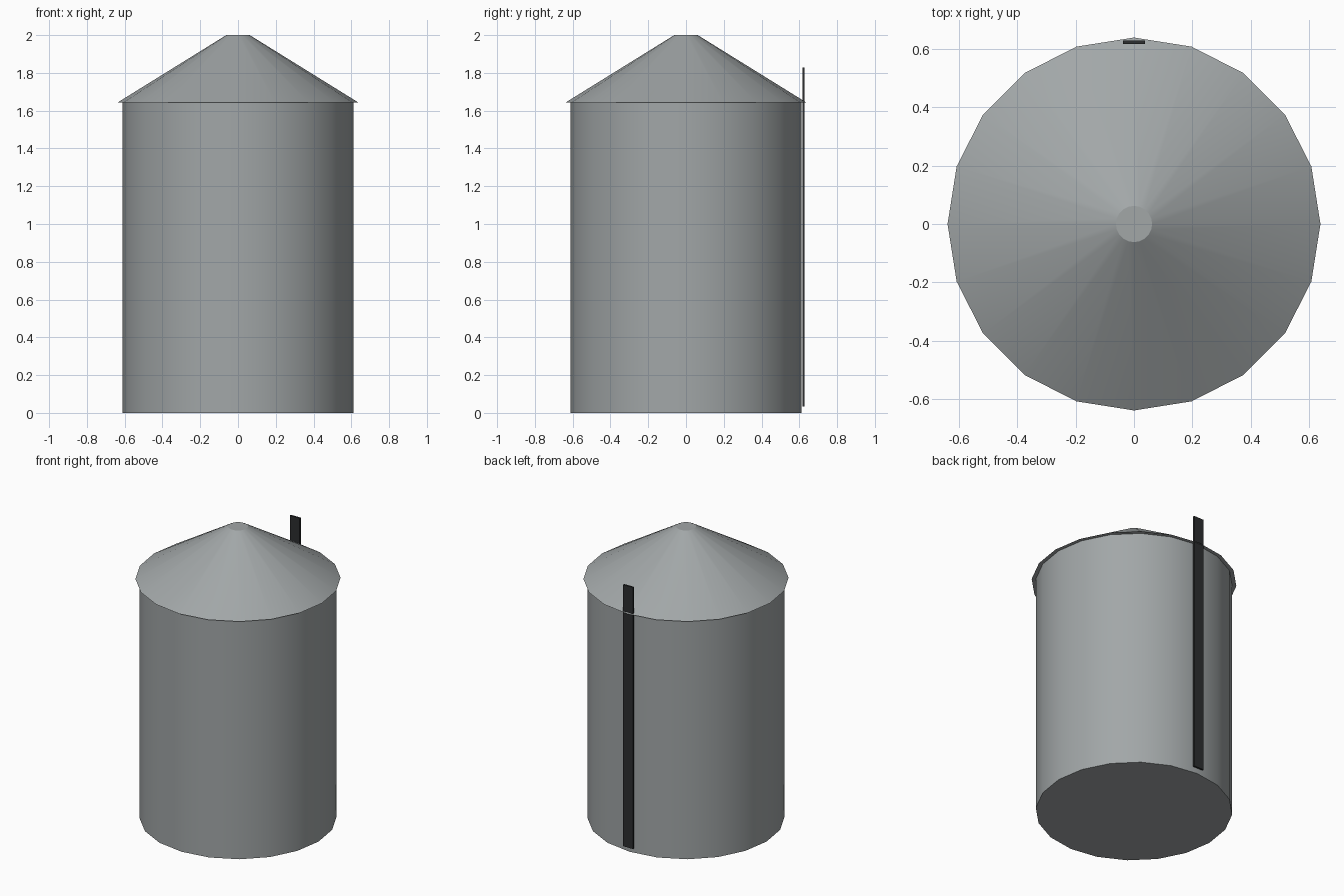
import bpy
import math

if "Cube" in bpy.data.objects:
    bpy.data.objects.remove(bpy.data.objects["Cube"])


def material(name, colour):
    m = bpy.data.materials.new(name)
    m.diffuse_color = (*colour, 1.0)
    m.use_nodes = True
    m.node_tree.nodes["Principled BSDF"].inputs["Base Color"].default_value = m.diffuse_color
    return m


steel = material("galvanised grey", (0.36, 0.385, 0.39))
dark = material("dark metal", (0.025, 0.027, 0.028))
SIDES = 20


def tapered_drum(name, r_low, r_high, z_low, z_high, mat):
    """Closed 20-sided drum with corners on the x and y axes."""
    bpy.ops.mesh.primitive_cone_add(
        vertices=SIDES, radius1=r_low, radius2=r_high, depth=z_high - z_low,
        location=(0, 0, (z_low + z_high) / 2))
    ob = bpy.context.object
    ob.name = name
    ob.data.materials.append(mat)
    bpy.ops.object.shade_smooth_by_angle(angle=math.radians(25))
    return ob


# Cylindrical tank wall and its floor
tapered_drum("tank_body", 0.612, 0.612, 0.0, 1.645, steel)

# Conical roof with a small flat cap and overhanging eave
tapered_drum("conical_roof", 0.638, 0.062, 1.643, 2.0, steel)

# Flat ladder strip standing against the back wall
bpy.ops.mesh.primitive_cube_add(size=1, location=(0, 0.622, 0.932))
ladder = bpy.context.object
ladder.name = "ladder_strip"
ladder.scale = (0.075, 0.012, 1.795)
bpy.ops.object.transform_apply(location=False, rotation=False, scale=True)
ladder.data.materials.append(dark)
